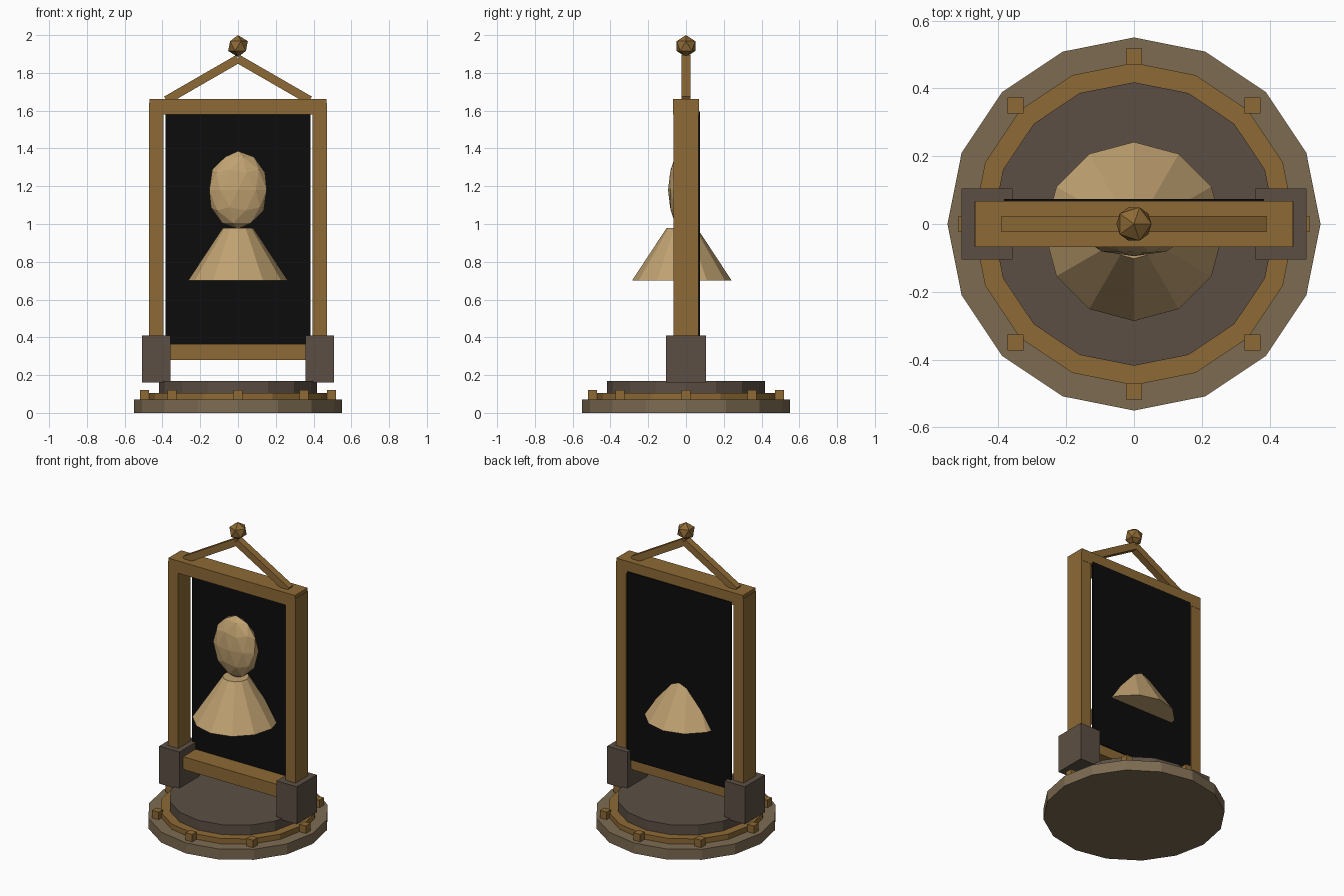
import bpy, bmesh, math
from mathutils import Matrix, Vector

if "Cube" in bpy.data.objects:
    bpy.data.objects.remove(bpy.data.objects["Cube"])


def mat(name, rgb):
    m = bpy.data.materials.new(name)
    m.diffuse_color = (*rgb, 1)
    m.use_nodes = True
    m.node_tree.nodes["Principled BSDF"].inputs["Base Color"].default_value = m.diffuse_color
    return m


GOLD = mat("antique gold", (0.27, 0.143, 0.036))
STONE = mat("light stone", (0.205, 0.148, 0.084))
DARK = mat("dark stone", (0.105, 0.078, 0.057))
BLACK = mat("black panel", (0.0037, 0.0037, 0.0037))
SKIN = mat("bust tan", (0.53, 0.36, 0.165))


def finish(name, bm, material):
    me = bpy.data.meshes.new(name)
    bm.to_mesh(me)
    bm.free()
    me.materials.append(material)
    ob = bpy.data.objects.new(name, me)
    bpy.context.collection.objects.link(ob)
    return ob


def box(name, centre, size, material, tilt=0):
    bm = bmesh.new()
    m = Matrix.Translation(centre) @ Matrix.Rotation(tilt, 4, 'Y') @ Matrix.Diagonal((*size, 1))
    bmesh.ops.create_cube(bm, size=1, matrix=m)
    return finish(name, bm, material)


def cone(name, sides, r1, r2, z0, z1, material, y=0):
    bm = bmesh.new()
    bmesh.ops.create_cone(bm, cap_ends=True, segments=sides, radius1=r1, radius2=r2,
                          depth=z1 - z0, matrix=Matrix.Translation((0, y, (z0 + z1) / 2)))
    return finish(name, bm, material)


def ico(name, level, centre, radii, material):
    bm = bmesh.new()
    m = Matrix.Translation(centre) @ Matrix.Diagonal((*radii, 1))
    bmesh.ops.create_icosphere(bm, subdivisions=level, radius=1, matrix=m)
    return finish(name, bm, material)


# Stepped round base
cone("base_disc", 16, 0.55, 0.55, 0, 0.07, STONE)
cone("base_gold_ring", 16, 0.475, 0.475, 0.065, 0.105, GOLD)
cone("base_top_disc", 16, 0.418, 0.418, 0.07, 0.17, DARK)

# Studs around the base
for i in range(8):
    a = i * math.pi / 4
    box(f"stud_{i}", (0.494 * math.cos(a), 0.494 * math.sin(a), 0.095), (0.048, 0.048, 0.05), GOLD)

# Brackets, posts and gable braces on both sides
for side, s in (("left", -1), ("right", 1)):
    box(f"bracket_{side}", (s * 0.433, 0, 0.285), (0.15, 0.21, 0.25), DARK)
    box(f"post_{side}", (s * 0.433, 0, 0.94), (0.075, 0.132, 1.4), GOLD)
    a, b = Vector((s * 0.38, 0, 1.655)), Vector((0, 0, 1.874))
    box(f"gable_brace_{side}", (a + b) / 2, ((a - b).length, 0.046, 0.045), GOLD,
        s * math.atan2(b.z - a.z, abs(a.x)))

# Frame rails and back panel
box("top_rail", (0, 0, 1.62), (0.935, 0.135, 0.082), GOLD)
box("bottom_rail", (0, 0, 0.322), (0.86, 0.132, 0.085), GOLD)
box("back_panel", (0, 0.069, 0.97), (0.768, 0.009, 1.25), BLACK)

# Finial
ico("finial", 1, (0, 0, 1.942), (0.058, 0.058, 0.058), GOLD)

# Bust: shoulders pass through the panel, flattened head
cone("bust_shoulders", 12, 0.264, 0.08, 0.70, 0.98, SKIN, y=-0.022)
ico("bust_head", 2, (0, -0.022, 1.18), (0.16, 0.073, 0.206), SKIN)
